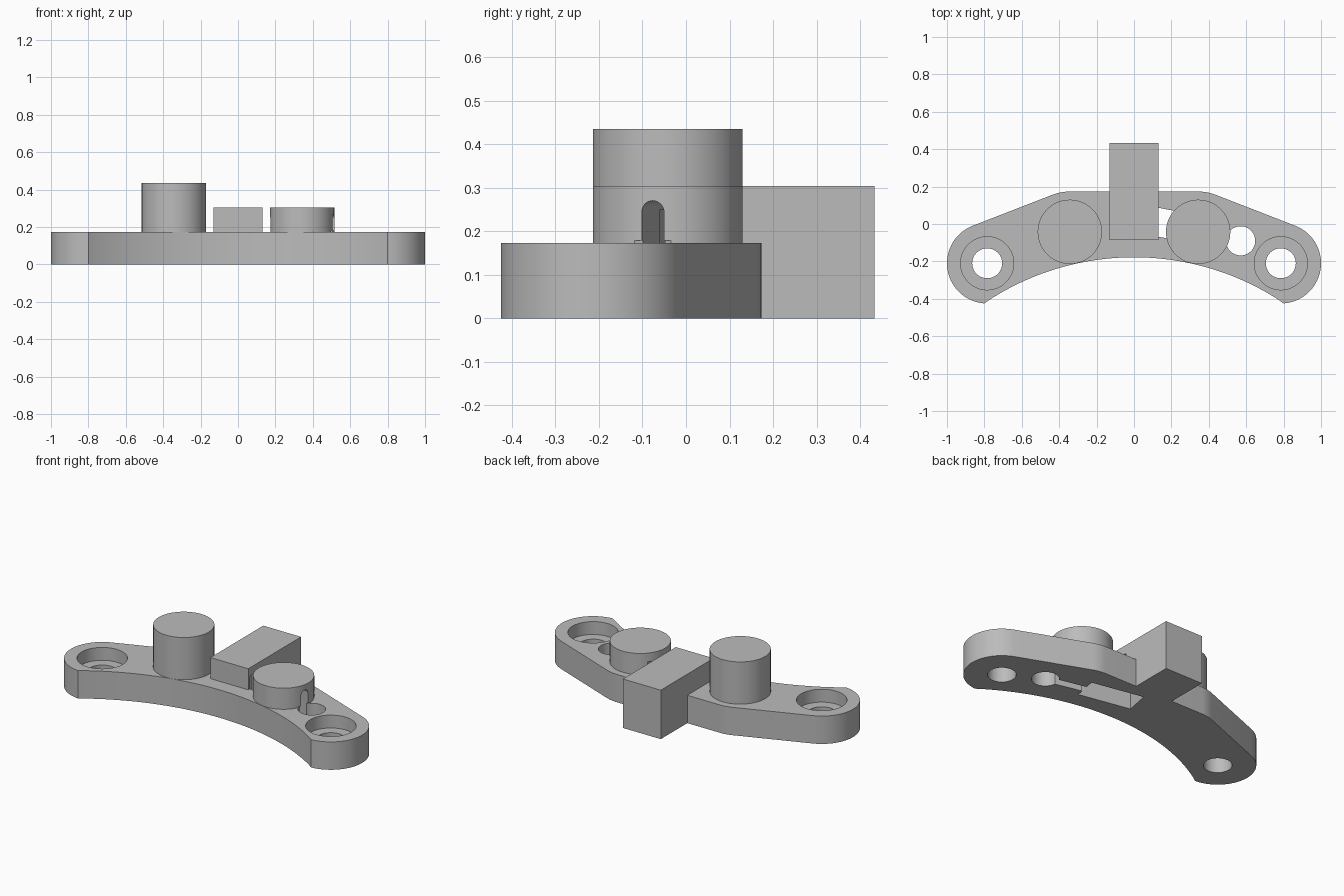
import bpy, bmesh, math
from mathutils import Matrix, Vector

cube = bpy.data.objects.get("Cube")
if cube:
    bpy.data.objects.remove(cube, do_unlink=True)

grey = bpy.data.materials.new("plain_grey")
grey.use_nodes = True
COLOUR = (0.5, 0.5, 0.5, 1)
grey.diffuse_color = COLOUR
grey.node_tree.nodes["Principled BSDF"].inputs["Base Color"].default_value = COLOUR


def prism(name, points, low, high, matrix=Matrix()):
    """Extrude a flat outline from low to high along its local z."""
    bm = bmesh.new()
    face = bm.faces.new([bm.verts.new((x, y, low)) for x, y in points])
    top = bmesh.ops.extrude_face_region(bm, geom=[face])["geom"]
    verts = [v for v in top if isinstance(v, bmesh.types.BMVert)]
    bmesh.ops.translate(bm, verts=verts, vec=(0, 0, high - low))
    bmesh.ops.recalc_face_normals(bm, faces=bm.faces)
    bm.transform(matrix)
    mesh = bpy.data.meshes.new(name)
    bm.to_mesh(mesh)
    bm.free()
    mesh.materials.append(grey)
    obj = bpy.data.objects.new(name, mesh)
    bpy.context.collection.objects.link(obj)
    return obj


def arc(cx, cy, r, start, end, steps):
    angles = [math.radians(start + (end - start) * i / steps) for i in range(steps + 1)]
    return [(cx + r * math.cos(a), cy + r * math.sin(a)) for a in angles]


def disc(name, x, y, r, low, high):
    return prism(name, arc(x, y, r, 0, 360, 72)[:-1], low, high)


def rect(x0, y0, x1, y1):
    return [(x0, y0), (x1, y0), (x1, y1), (x0, y1)]


def combine(target, tool, operation):
    """Apply a boolean and remove its tool."""
    mod = target.modifiers.new("boolean", "BOOLEAN")
    mod.operation, mod.object, mod.solver = operation, tool, "EXACT"
    bpy.context.view_layer.objects.active = target
    bpy.ops.object.modifier_apply(modifier=mod.name)
    bpy.data.objects.remove(tool, do_unlink=True)


PLATE_TOP, BOX_TOP = 0.173, 0.304
EAR_X, EAR_Y, EAR_R = 0.785, -0.21, 0.215

# Curved mounting plate: half outline from the back middle round the ear, then mirrored
slope = 21
half = arc(0.35, -0.057, 0.23, 90, 90 - slope, 6)
half += arc(EAR_X, EAR_Y, EAR_R, 90 - slope, -86, 36)
front_r = 1.428
front = arc(0, -0.178 - front_r, front_r, 90 - 34.1, 90 + 34.1, 48)
outline = half + front[1:-1] + [(-x, y) for x, y in reversed(half)]
body = prism("bracket_body", outline, 0, PLATE_TOP)

# Central block and the two round bosses
combine(body, prism("centre_block", rect(-0.13, -0.085, 0.13, 0.433), 0, BOX_TOP), "UNION")
for side, top in ((-1, 0.435), (1, BOX_TOP)):
    combine(body, disc("boss", side * 0.343, -0.042, 0.172, 0.1, top), "UNION")

# Counterbored screw holes in both ears
for side in (-1, 1):
    combine(body, disc("screw_hole", side * EAR_X, EAR_Y, 0.08, -0.1, 0.3), "DIFFERENCE")
    combine(body, disc("counterbore", side * EAR_X, EAR_Y, 0.142, 0.093, 0.3), "DIFFERENCE")

# Tilted pocket below the left boss
pocket_at, hole_at = Vector((0.169, 0.002, 0)), Vector((0.57, -0.09, 0))
tilt = Matrix.Translation(pocket_at) @ Matrix.Rotation(math.radians(-11), 4, "Z")
combine(body, prism("pocket", rect(-0.166, -0.076, 0.166, 0.076), -0.1, 0.25, tilt), "DIFFERENCE")

# Wire hole beside the left boss
combine(body, disc("wire_hole", hole_at.x, hole_at.y, 0.078, -0.1, 0.179), "DIFFERENCE")

# Round-topped wire slot joining hole and pocket
along = (hole_at - pocket_at).normalized()
across = Vector((0, 0, 1)).cross(along)
turn = Matrix((across, (0, 0, 1), along)).transposed().to_4x4()
slot = [(-0.026, -0.1), (0.026, -0.1)] + arc(0, 0.244, 0.026, 0, 180, 16)
combine(body, prism("wire_slot", slot, 0.13, 0.411, Matrix.Translation(pocket_at) @ turn), "DIFFERENCE")

bpy.ops.object.select_all(action="DESELECT")
body.select_set(True)
bpy.context.view_layer.objects.active = body
bpy.ops.object.shade_smooth_by_angle(angle=math.radians(30))
